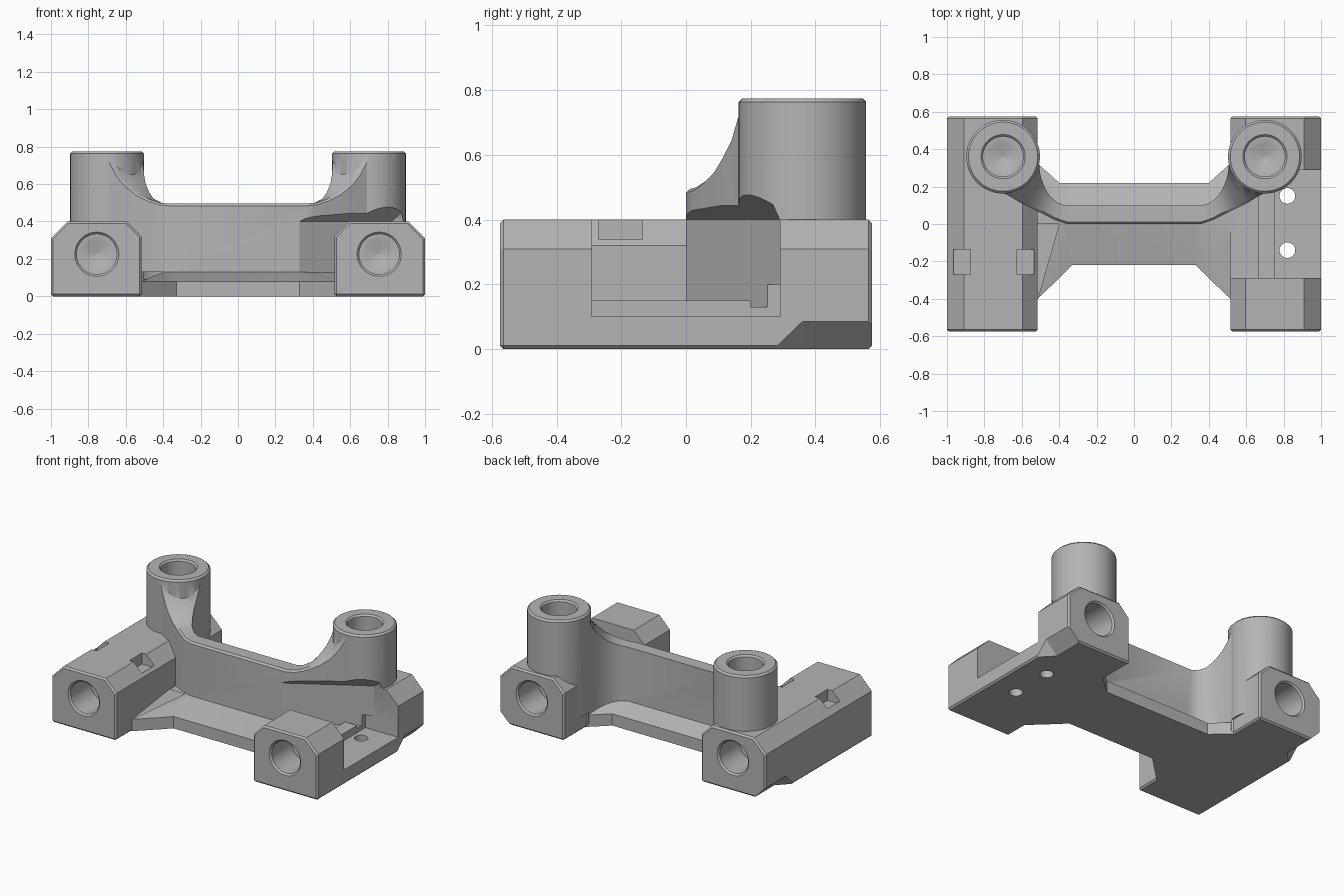
import bpy, bmesh, math
from mathutils import Matrix, Vector

if "Cube" in bpy.data.objects:
    bpy.data.objects.remove(bpy.data.objects["Cube"], do_unlink=True)

grey = bpy.data.materials.new("plain_grey")
grey.use_nodes = True
grey.diffuse_color = (0.46, 0.46, 0.46, 1)
grey.node_tree.nodes["Principled BSDF"].inputs["Base Color"].default_value = grey.diffuse_color


def finish(name, bm):
    bmesh.ops.recalc_face_normals(bm, faces=bm.faces)
    mesh = bpy.data.meshes.new(name)
    bm.to_mesh(mesh)
    bm.free()
    mesh.materials.append(grey)
    obj = bpy.data.objects.new(name, mesh)
    bpy.context.collection.objects.link(obj)
    return obj


def loft(name, sections):
    """Join matching closed sections and cap both ends."""
    bm = bmesh.new()
    rings = [[bm.verts.new(p) for p in s] for s in sections]
    n = len(rings[0])
    for a, b in zip(rings, rings[1:]):
        for i in range(n):
            bm.faces.new((a[i], a[(i + 1) % n], b[(i + 1) % n], b[i]))
    bm.faces.new(rings[0])
    bm.faces.new(rings[-1])
    return finish(name, bm)


def turned(name, profile, matrix, sides=64):
    """Round part from (radius, height) pairs, placed by a matrix."""
    angles = [2 * math.pi * i / sides for i in range(sides)]
    return loft(name, [[matrix @ Vector((r * math.cos(a), r * math.sin(a), h))
                        for a in angles] for r, h in profile])


def box(name, x0, x1, y0, y1, z0, z1):
    return loft(name, [[(x0, y0, z), (x1, y0, z), (x1, y1, z), (x0, y1, z)]
                       for z in (z0, z1)])


def hull(name, points):
    bm = bmesh.new()
    for p in points:
        bm.verts.new(p)
    bmesh.ops.convex_hull(bm, input=bm.verts)
    return finish(name, bm)


def apply(obj, modifier):
    bpy.ops.object.select_all(action="DESELECT")
    bpy.context.view_layer.objects.active = obj
    obj.select_set(True)
    bpy.ops.object.modifier_apply(modifier=modifier.name)


def combine(obj, other, operation):
    m = obj.modifiers.new("combine", "BOOLEAN")
    m.operation, m.object, m.solver = operation, other, "EXACT"
    apply(obj, m)
    bpy.data.objects.remove(other, do_unlink=True)


def side_block(side):
    profile = [(0.515, 0), (1, 0), (1, 0.31), (0.91, 0.4), (0.595, 0.4), (0.515, 0.32)]
    obj = loft("side_block", [[(side * x, y, z) for x, z in profile]
                              for y in (-0.575, 0.575)])
    m = obj.modifiers.new("edge", "BEVEL")
    m.width, m.segments, m.limit_method, m.angle_limit = 0.011, 1, "ANGLE", math.radians(60)
    apply(obj, m)
    return obj


def mirrored(half):
    """Stations from -x to +x, with the sign of x leading each one."""
    return [(-1, s) for s in reversed(half)] + [(1, s) for s in half]


# Floor plate between the blocks, with flared ends and sloping top
plate_half = [(0.33, -0.22, 0.22), (0.4, -0.29, 0.22), (0.6, -0.48, 0.4)]
plate = loft("plate", [[(s * x, y, z) for y, z in
                        ((f, 0), (f, 0.08), (0, 0.13), (0.1, 0.13), (b, 0.08), (b, 0))]
                       for s, (x, f, b) in mirrored(plate_half)])

# Cross wall that sweeps up into the posts: front xy, back xy, top height
wall_half = [
    ((0.36, 0.0), (0.37, 0.1), 0.495), ((0.42, 0.02), (0.41, 0.115), 0.5),
    ((0.48, 0.05), (0.45, 0.15), 0.52), ((0.55, 0.085), (0.475, 0.19), 0.555),
    ((0.61, 0.115), (0.495, 0.24), 0.605), ((0.65, 0.14), (0.503, 0.28), 0.655),
    ((0.69, 0.162), (0.507, 0.32), 0.73), ((0.76, 0.28), (0.6, 0.42), 0.75)]
wall = []
for s, (f, b, top) in mirrored(wall_half):
    fx, fy, bx, by = s * f[0], f[1], s * b[0], b[1]
    c = 0.012
    wall.append([(fx, fy, 0.02), (fx, fy, top - c), (fx + (bx - fx) * 0.1, fy + c, top),
                 (bx, by, top), (bx, by, 0.02)])

# Join the solid parts
body = side_block(-1)
body.name = "bracket_body"
combine(body, side_block(1), "UNION")
combine(body, plate, "UNION")
combine(body, loft("cross_wall", wall), "UNION")
for side in (-1, 1):
    post = turned("post", [(0.197, 0.1), (0.197, 0.763), (0.185, 0.775)],
                  Matrix.Translation((side * 0.7, 0.36, 0)))
    combine(body, post, "UNION")

# Open bay in the block on +x, with a slanted roof under the post
diagonal = [(0.33, 0), (0.82, 0.29), (1.05, 0.29), (1.05, -0.29), (0.33, -0.29)]
roof = [(0.43, -0.17), (0.92, 0.12), (1.05, 0.197), (1.05, -0.29), (0.43, -0.29)]
bay = [(x, y, z) for z in (0.13, 0.4) for x, y in diagonal] + [(x, y, 0.6) for x, y in roof]
combine(body, hull("bay_cutter", bay), "DIFFERENCE")
combine(body, box("shelf_cutter", 0.755, 1.05, -0.29, 0.29, 0.1, 0.2), "DIFFERENCE")
for y in (-0.14, 0.15):
    screw = turned("screw_cutter", [(0.042, -0.1), (0.042, 0.3)],
                   Matrix.Translation((0.82, y, 0)), 32)
    combine(body, screw, "DIFFERENCE")

# Strap slots in the block on -x
for x in (-0.92, -0.58):
    combine(body, box("slot_cutter", x - 0.046, x + 0.046, -0.27, -0.135, 0.325, 0.5),
            "DIFFERENCE")

# Blind bores in the posts and block ends, and the chamfers under the back ends
bore = [(0.131, 0.013), (0.107, -0.011), (0.107, -0.22), (0.075, -0.221), (0.002, -0.255)]
for side in (-1, 1):
    places = [Matrix.Translation((side * 0.7, 0.36, 0.775))]
    for end in (-1, 1):
        places.append(Matrix.Translation((side * 0.755, end * 0.575, 0.225))
                      @ Matrix.Rotation(-end * math.pi / 2, 4, "X"))
    for place in places:
        combine(body, turned("bore_cutter", bore, place), "DIFFERENCE")
    wedge = [(1.02, 0.23, -0.02), (1.02, 0.36, 0.105), (0.895, 0.36, -0.02),
             (1.02, 0.6, 0.105), (0.895, 0.6, -0.02), (1.02, 0.6, -0.02)]
    combine(body, hull("chamfer_cutter", [(side * x, y, z) for x, y, z in wedge]),
            "DIFFERENCE")

# Raised rail along the bay floor
rail = box("bay_rail", 0.665, 0.755, -0.3, 0.2, 0.05, 0.15)

for obj in (body, rail):
    bpy.ops.object.select_all(action="DESELECT")
    bpy.context.view_layer.objects.active = obj
    obj.select_set(True)
    bpy.ops.object.shade_smooth_by_angle(angle=math.radians(30))
